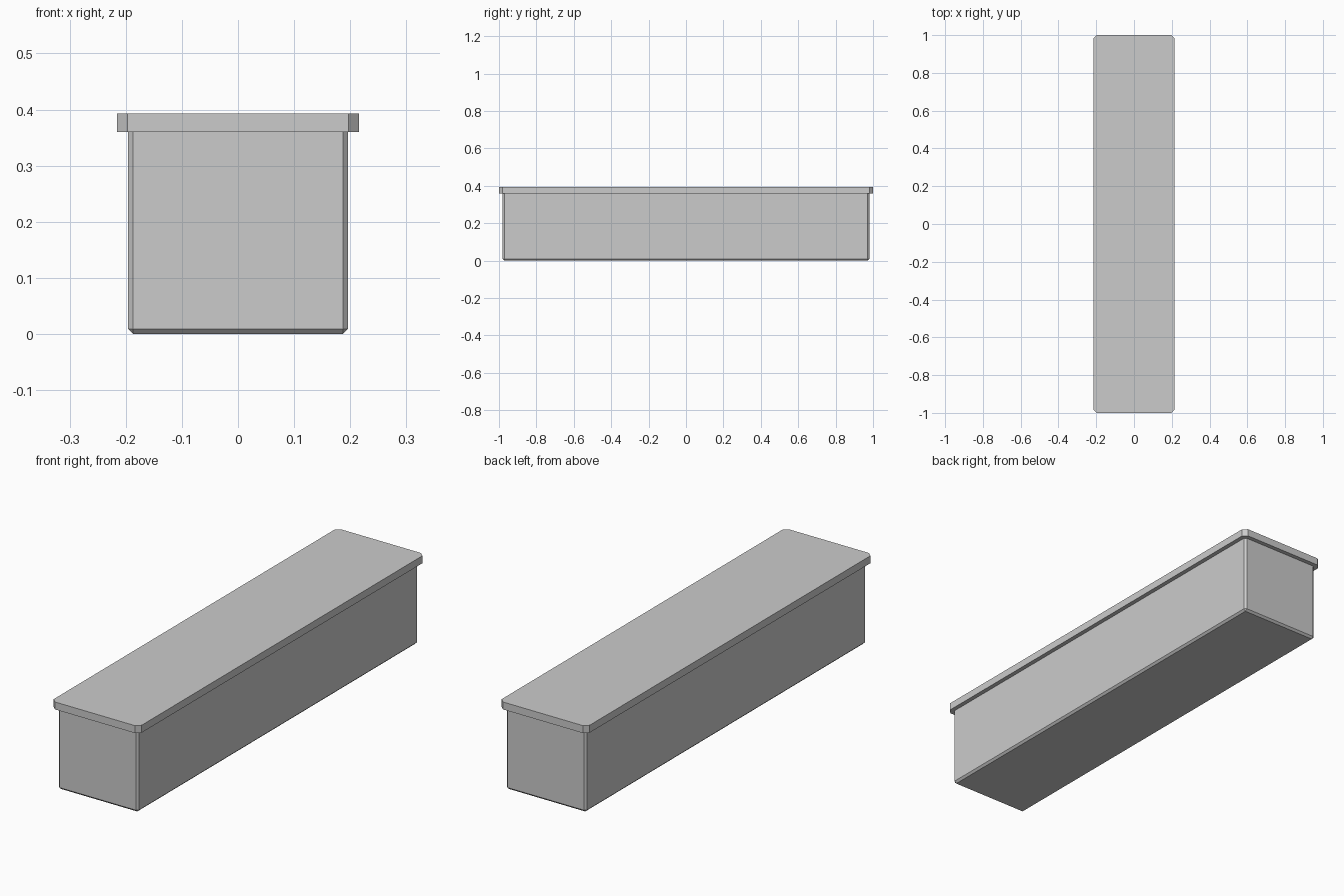
import bpy
import bmesh

if "Cube" in bpy.data.objects:
    bpy.data.objects.remove(bpy.data.objects["Cube"])


def chamfered_box(name, size, z_bottom, chamfer, bevel_bottom):
    """Box with chamfered upright edges and, optionally, bottom edges."""
    sx, sy, sz = size
    bm = bmesh.new()
    bmesh.ops.create_cube(bm, size=1)
    for v in bm.verts:
        v.co = (v.co.x * sx, v.co.y * sy, (v.co.z + 0.5) * sz)
    edges = []
    for e in bm.edges:
        a, b = (v.co.z for v in e.verts)
        upright = abs(a - b) > sz / 2
        bottom = max(a, b) < sz / 2
        if upright or (bottom and bevel_bottom):
            edges.append(e)
    bmesh.ops.bevel(bm, geom=edges, offset=chamfer, offset_type='OFFSET',
                    segments=1, affect='EDGES')
    bmesh.ops.recalc_face_normals(bm, faces=bm.faces)
    mesh = bpy.data.meshes.new(name)
    bm.to_mesh(mesh)
    bm.free()
    obj = bpy.data.objects.new(name, mesh)
    obj.location.z = z_bottom
    bpy.context.collection.objects.link(obj)
    return obj


# Long body with chamfered corners and base
chamfered_box("box_body", (0.392, 1.961, 0.36), 0.0, 0.009, True)

# Overhanging flat lid with chamfered corners
chamfered_box("lid", (0.431, 2.0, 0.033), 0.36, 0.019, False)
